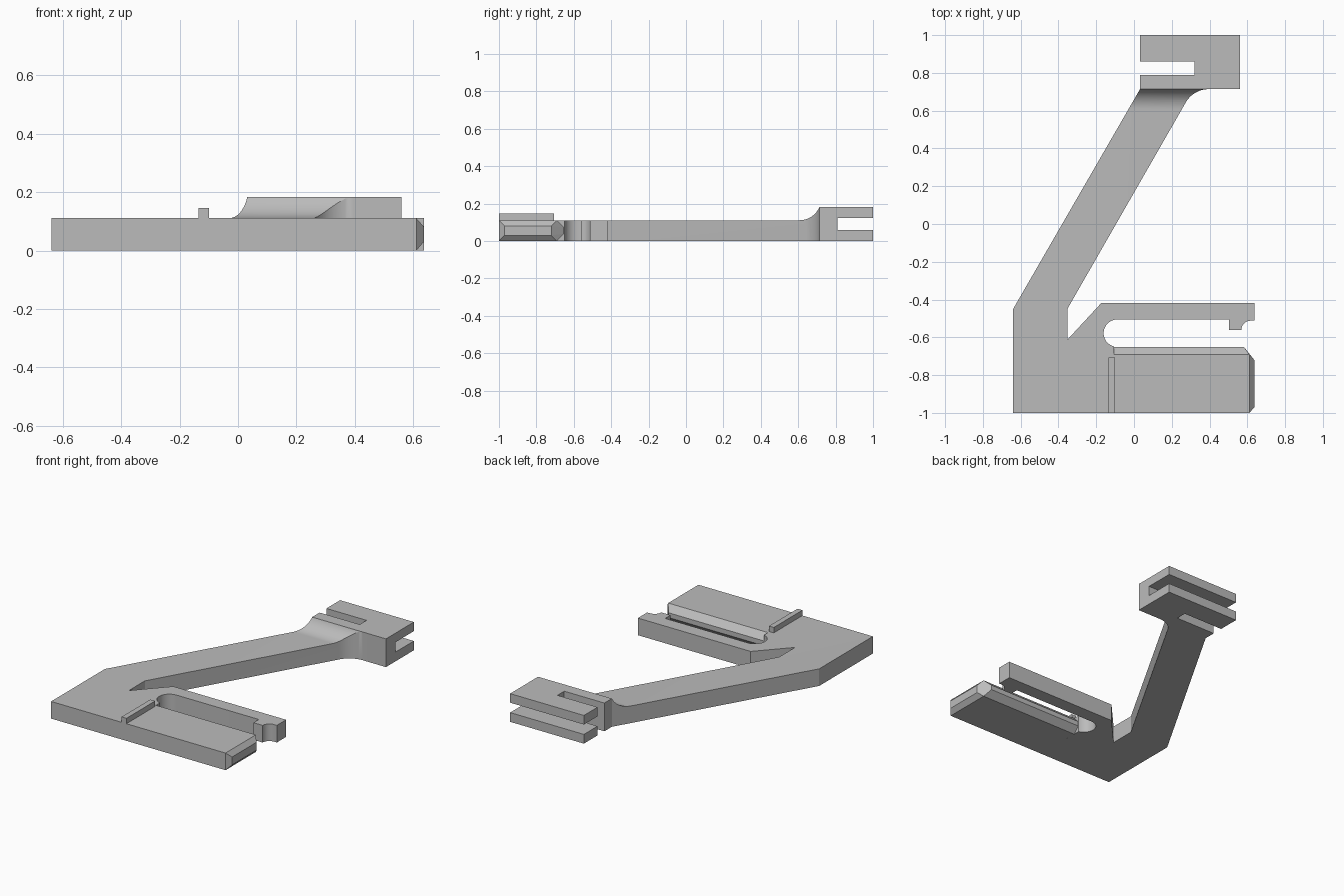
import bpy
import bmesh
from math import cos, sin, radians
from mathutils import Vector

old = bpy.data.objects.get("Cube")
if old:
    bpy.data.objects.remove(old, do_unlink=True)

BASE, TOP = 0.111, 0.183  # plate thickness and head height

grey = bpy.data.materials.new("light grey")
grey.use_nodes = True
colour = (0.5, 0.5, 0.5, 1)
grey.diffuse_color = colour
grey.node_tree.nodes["Principled BSDF"].inputs["Base Color"].default_value = colour


def arc(cx, cy, r, start, end, steps=12):
    angles = [radians(start + (end - start) * i / steps) for i in range(steps + 1)]
    return [(cx + r * cos(a), cy + r * sin(a)) for a in angles]


def finish(name, bm):
    bmesh.ops.recalc_face_normals(bm, faces=bm.faces)
    mesh = bpy.data.meshes.new(name)
    bm.to_mesh(mesh)
    bm.free()
    mesh.materials.append(grey)
    obj = bpy.data.objects.new(name, mesh)
    bpy.context.collection.objects.link(obj)
    return obj


def prism(name, points, offset):
    """Extrude a closed 3D outline along an offset."""
    bm = bmesh.new()
    face = bm.faces.new([bm.verts.new(p) for p in points])
    moved = bmesh.ops.extrude_face_region(bm, geom=[face], use_keep_orig=True)["geom"]
    verts = [g for g in moved if isinstance(g, bmesh.types.BMVert)]
    bmesh.ops.translate(bm, vec=Vector(offset), verts=verts)
    return finish(name, bm)


def select(obj):
    bpy.ops.object.select_all(action="DESELECT")
    obj.select_set(True)
    bpy.context.view_layer.objects.active = obj


def cut(obj, cutter):
    cutter.hide_render = True
    mod = obj.modifiers.new("cut", "BOOLEAN")
    mod.operation = "DIFFERENCE"
    mod.solver = "EXACT"
    mod.object = cutter
    select(obj)
    bpy.ops.object.modifier_apply(modifier=mod.name)
    bpy.data.objects.remove(cutter, do_unlink=True)


# Frame outline: base, rounded slot, hooked finger, slanted arm, notched head
outline = [(-0.64, -1), (-0.105, -1)]
outline += arc(-0.088, -0.578, 0.073, 256.5, 90)
outline += [(0.503, -0.505), (0.503, -0.56)]
outline += arc(0.617, -0.56, 0.048, 180, 90, 8)
outline += [(0.637, -0.512), (0.637, -0.417), (-0.172, -0.417), (-0.353, -0.613), (-0.353, -0.45)]
outline += arc(0.395, 0.575, 0.139, 150, 90, 10)
outline += [(0.561, 0.714), (0.561, 1), (0.032, 1), (0.032, 0.86), (0.32, 0.86),
            (0.32, 0.79), (0.032, 0.79), (0.032, 0.714), (-0.64, -0.45)]
frame = prism("frame", [(x, y, 0) for x, y in outline], (0, 0, TOP))

# Lower everything but the head, leaving a curved ramp up to it
void = [(-1.2, BASE)] + arc(0.607, BASE + 0.115, 0.115, -90, -18, 14)
void += [(void[-1][0], 0.4), (-1.2, 0.4)]
cut(frame, prism("ramp_cutter", [(-1, y, z) for y, z in void], (2, 0, 0)))

# Horizontal slot through the head
slot = [(0.81, 0.06), (1.2, 0.06), (1.2, 0.124), (0.81, 0.124)]
cut(frame, prism("slot_cutter", [(-1, y, z) for y, z in slot], (2, 0, 0)))
select(frame)
bpy.ops.object.shade_smooth_by_angle(angle=radians(25))

# Tongue: bevelled inner edge and tapered tip
bm = bmesh.new()
corners = [(-0.105, -1, 0), (-0.105, -0.69, 0), (-0.105, -0.651, 0.04),
           (0.582, -0.651, 0.04), (0.611, -1, 0), (0.611, -0.69, 0),
           (0.637, -0.97, 0.03), (0.637, -0.72, 0.03)]
for x, y, z in corners:
    bm.verts.new((x, y, z))
    bm.verts.new((x, y, BASE - z))
bmesh.ops.convex_hull(bm, input=bm.verts)
bmesh.ops.dissolve_limit(bm, angle_limit=radians(1), verts=bm.verts, edges=bm.edges)
finish("tongue", bm)

# Raised stop rib across the base
rib = [(-0.135, -1), (-0.1, -1), (-0.1, -0.706), (-0.135, -0.706)]
prism("stop_rib", [(x, y, BASE - 0.01) for x, y in rib], (0, 0, 0.045))
